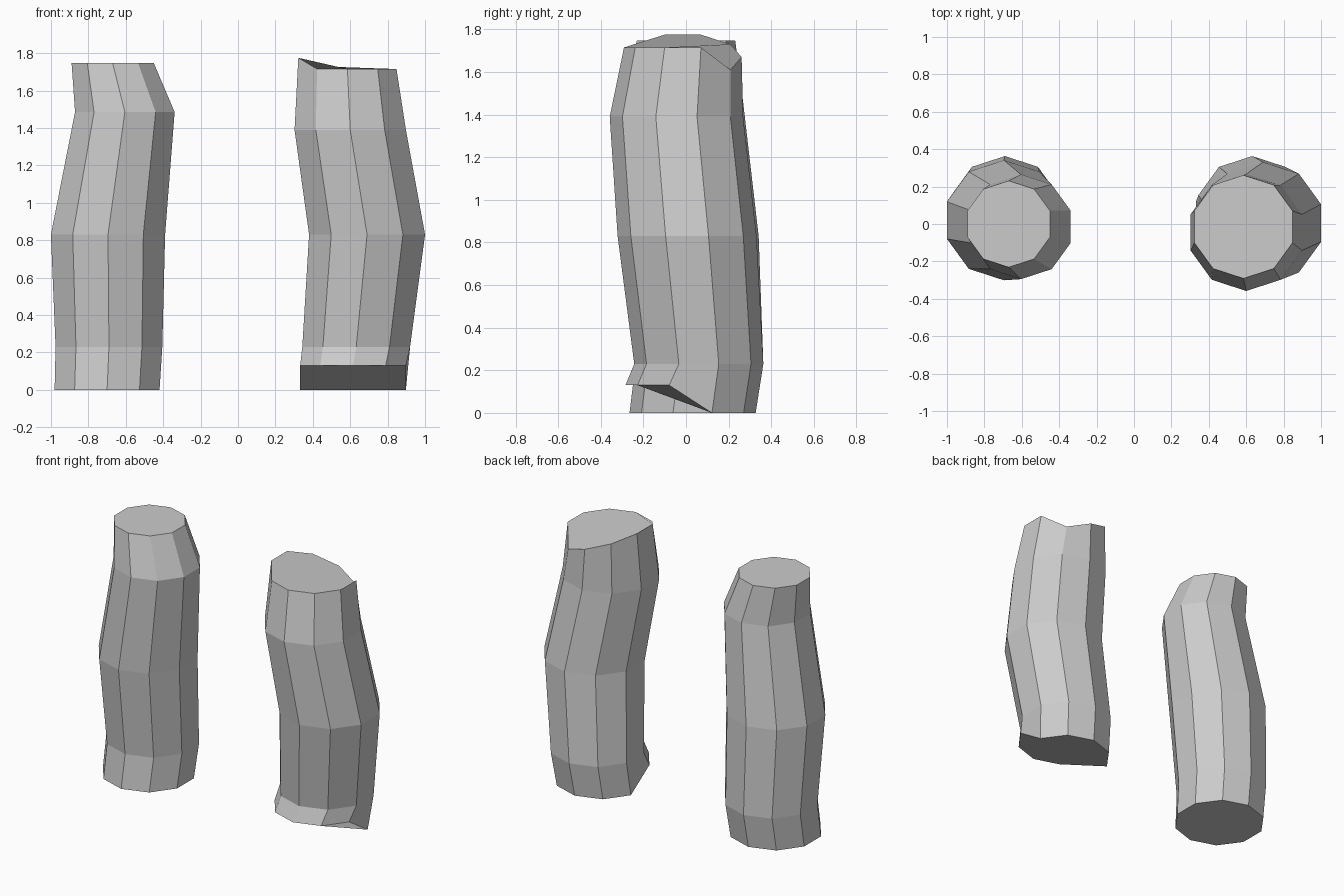
import bpy, bmesh
from math import sin, cos, radians

if "Cube" in bpy.data.objects:
    bpy.data.objects.remove(bpy.data.objects["Cube"])

SIDES = 10


def leg(name, rings, shifts):
    """Loft ten-sided rings (cx, cy, z, radius); shifts = {(ring, corner): (dy, dz)}."""
    bm = bmesh.new()
    loops = []
    for i, (cx, cy, z, r) in enumerate(rings):
        loop = []
        for k in range(SIDES):
            a = radians(18 + 36 * k)
            dy, dz = shifts.get((i, k), (0, 0))
            loop.append(bm.verts.new((cx + r * cos(a), cy + r * sin(a) + dy, z + dz)))
        loops.append(loop)
    for lo, hi in zip(loops, loops[1:]):
        for k in range(SIDES):
            n = (k + 1) % SIDES
            bm.faces.new((lo[k], lo[n], hi[n], hi[k]))
    bm.faces.new(loops[0][::-1])
    bm.faces.new(loops[-1])
    mesh = bpy.data.meshes.new(name)
    bm.to_mesh(mesh)
    bm.free()
    ob = bpy.data.objects.new(name, mesh)
    bpy.context.collection.objects.link(ob)
    return ob


# Left leg: level ends
leg("left_leg", [(-0.70, 0.03, 0, 0.295), (-0.69, 0.063, 0.23, 0.30),
                 (-0.695, 0.02, 0.83, 0.321), (-0.605, -0.015, 1.485, 0.28),
                 (-0.67, 0.0, 1.747, 0.231)], {})

# Right leg: front of the hem lifted, slanted top opening
shifts = {(0, k): (-0.017, 0.13) for k in range(5, 10)}
for k, dz in enumerate((-0.105, -0.045, 0.015, 0.06, 0.06), start=1):
    shifts[(4, k)] = (0, dz)
leg("right_leg", [(0.615, 0.03, 0, 0.297), (0.632, 0.06, 0.23, 0.303),
                  (0.69, 0.005, 0.83, 0.326), (0.60, -0.045, 1.39, 0.313),
                  (0.585, -0.015, 1.715, 0.276)], shifts)
